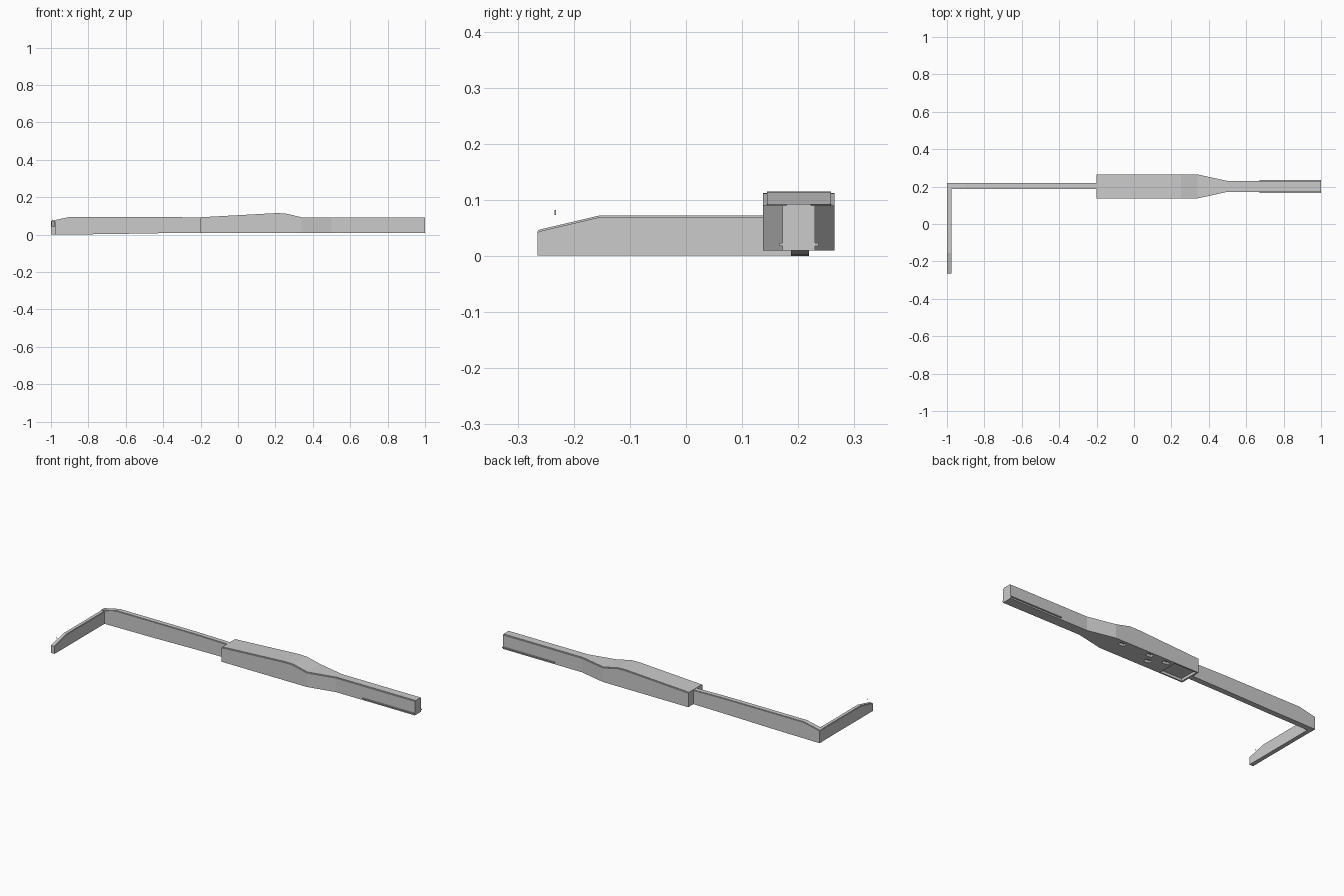
import bpy, bmesh
from mathutils import Vector

if "Cube" in bpy.data.objects:
    bpy.data.objects.remove(bpy.data.objects["Cube"])

LIP, STEP = 0.007, 0.003   # roof inset and roof thickness


def add_object(name, bm):
    bmesh.ops.recalc_face_normals(bm, faces=bm.faces)
    me = bpy.data.meshes.new(name)
    bm.to_mesh(me)
    bm.free()
    ob = bpy.data.objects.new(name, me)
    bpy.context.collection.objects.link(ob)
    return ob


def loft(name, stations, along_y=False):
    """Stations: (position, side centre, half width, bottom, eave height)."""
    bm = bmesh.new()
    rings = []
    for p, c, w, zb, zt in stations:
        i = w - LIP if w > 0.02 else w - 0.003
        section = [(-w, zb), (w, zb), (w, zt), (i, zt),
                   (i, zt + STEP), (-i, zt + STEP), (-i, zt), (-w, zt)]
        rings.append([bm.verts.new((c + s, p, z) if along_y else (p, c + s, z))
                      for s, z in section])
    for a, b in zip(rings, rings[1:]):
        for k in range(8):
            n = (k + 1) % 8
            bm.faces.new((a[k], a[n], b[n], b[k]))
    bm.faces.new(rings[0])
    bm.faces.new(rings[-1])
    return add_object(name, bm)


def box(name, lo, hi):
    bm = bmesh.new()
    bmesh.ops.create_cube(bm, size=1)
    lo, hi = Vector(lo), Vector(hi)
    for v in bm.verts:
        v.co = (lo + hi) / 2 + v.co * (hi - lo)
    return add_object(name, bm)


def cut(target, lo, hi):
    cutter = box("cutter", lo, hi)
    cutter.hide_render = True
    mod = target.modifiers.new("recess", 'BOOLEAN')
    mod.operation = 'DIFFERENCE'
    mod.solver = 'EXACT'
    mod.object = cutter
    bpy.context.view_layer.objects.active = target
    bpy.ops.object.modifier_apply(modifier=mod.name)
    bpy.data.objects.remove(cutter)


# wide hall tapering into the narrow pier
C = 0.201
hall = loft("main_hall", [
    (-0.20, C, 0.064, 0.01, 0.090),
    (0.20, C, 0.064, 0.01, 0.112),
    (0.25, C, 0.064, 0.01, 0.111),
    (0.34, C, 0.064, 0.01, 0.090),
    (0.50, C, 0.029, 0.01, 0.090),
    (1.00, C, 0.029, 0.01, 0.090)])

# openings in the underside of the hall
cut(hall, (-0.19, 0.145, 0), (-0.05, 0.257, 0.025))
for x, y in [(0.275, 0.235), (0.10, 0.24), (0.07, 0.19), (-0.01, 0.235)]:
    cut(hall, (x - 0.018, y - 0.012, 0), (x + 0.018, y + 0.012, 0.025))

# thin ledges along the pier sides
for name, side in (("front_ledge", -1), ("back_ledge", 1)):
    ys = sorted((C + side * 0.025, C + side * 0.035))
    box(name, (0.67, ys[0], 0.018), (1.0, ys[1], 0.023))

# long narrow wing, bottom stepping down towards the corner
loft("long_wing", [
    (-1.00, 0.203, 0.016, 0.000, 0.070),
    (-0.90, 0.203, 0.016, 0.001, 0.092),
    (-0.69, 0.203, 0.016, 0.003, 0.092),
    (-0.40, 0.203, 0.016, 0.008, 0.092),
    (-0.19, 0.203, 0.016, 0.010, 0.088)])

# short return wing with sloped end
loft("return_wing", [
    (-0.265, -0.988, 0.012, 0.001, 0.041),
    (-0.261, -0.988, 0.012, 0.001, 0.044),
    (-0.155, -0.988, 0.012, 0.001, 0.069),
    (0.200, -0.988, 0.012, 0.001, 0.069)], along_y=True)

# small mast tip above the end of the return wing
box("mast_tip", (-0.991, -0.234, 0.073), (-0.989, -0.232, 0.082))
